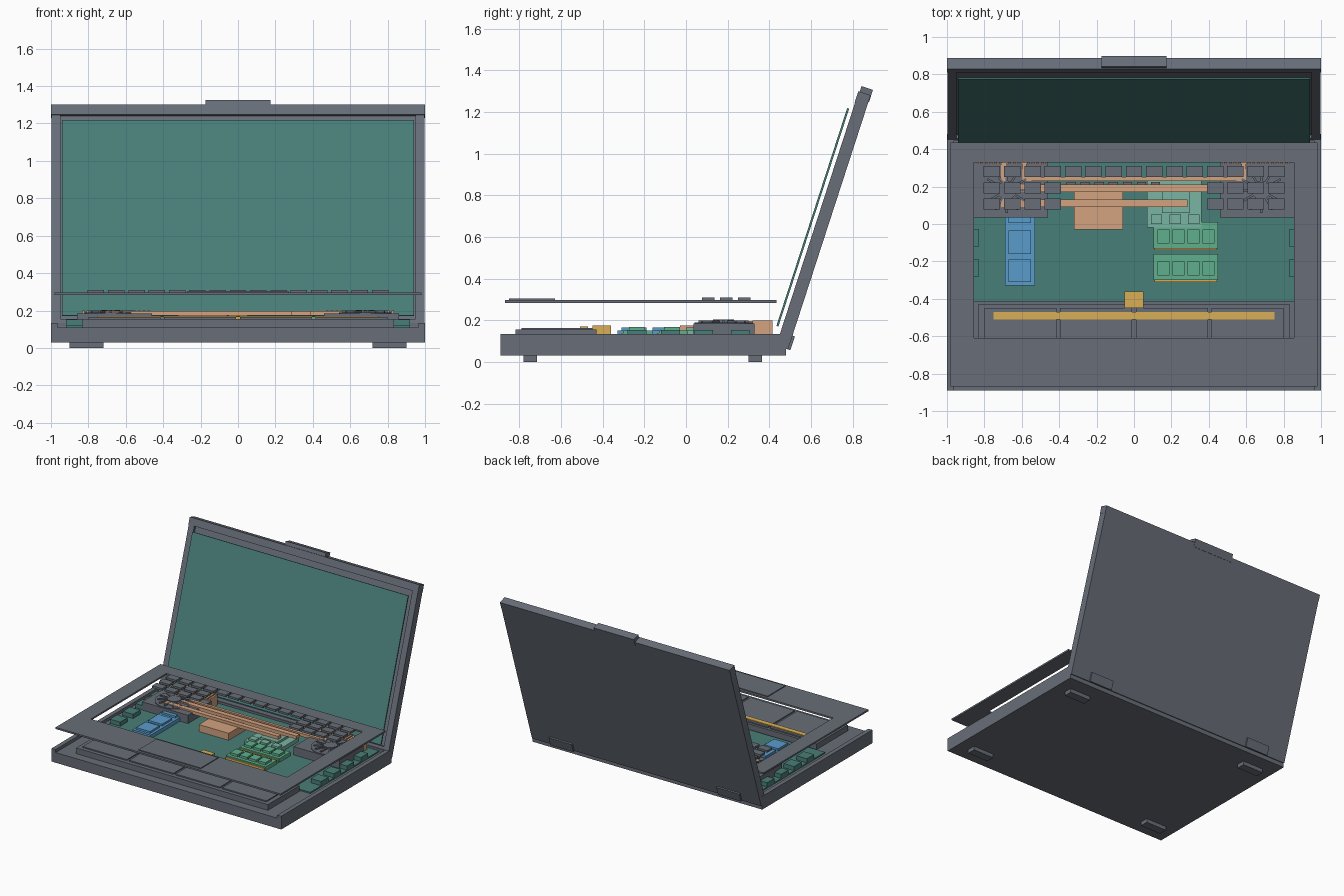
import bpy, bmesh, math
from mathutils import Matrix

cube = bpy.data.objects.get("Cube")
if cube:
    bpy.data.objects.remove(cube, do_unlink=True)


def material(name, r, g, b):
    mat = bpy.data.materials.new(name)
    mat.use_nodes = True
    colour = [(c / 255 / 12.92 if c < 11 else ((c / 255 + 0.055) / 1.055) ** 2.4) for c in (r, g, b)] + [1]
    mat.diffuse_color = colour
    mat.node_tree.nodes["Principled BSDF"].inputs["Base Color"].default_value = colour
    return mat


GREY = material("slate_grey", 104, 110, 120)
TEAL = material("board_teal", 73, 126, 120)
GREEN = material("module_green", 96, 176, 142)
MINT = material("pale_mint", 122, 181, 162)
COPPER = material("copper", 211, 162, 127)
GOLD = material("gold", 216, 175, 85)
BLUE = material("drive_blue", 90, 156, 202)

# Lid space: origin at the bottom back edge, leaning backwards
LID = Matrix.Translation((0, 0.49, 0.06)) @ Matrix.Rotation(math.radians(-18), 4, 'X')


def boxes(name, mat, spans, space=None):
    """One object from boxes given as (x0, x1, y0, y1, z0, z1)."""
    bm = bmesh.new()
    for x0, x1, y0, y1, z0, z1 in spans:
        place = Matrix.Translation(((x0 + x1) / 2, (y0 + y1) / 2, (z0 + z1) / 2))
        size = Matrix.Diagonal((x1 - x0, y1 - y0, z1 - z0, 1))
        bmesh.ops.create_cube(bm, size=1, matrix=place @ size)
    return finish(name, mat, bm, space)


def finish(name, mat, bm, space=None):
    mesh = bpy.data.meshes.new(name)
    bm.to_mesh(mesh)
    bm.free()
    if space:
        mesh.transform(space)
    mesh.materials.append(mat)
    obj = bpy.data.objects.new(name, mesh)
    bpy.context.collection.objects.link(obj)
    return obj


def both(spans):
    """Add the mirror image of each span across x."""
    return spans + [(-s[1], -s[0], *s[2:]) for s in spans]


# Base tray with side rims, and feet
boxes("base_tray", GREY, [(-1, 1, -0.89, 0.48, 0.03, 0.11)])
boxes("base_rims", GREY, both([(0.965, 1, -0.89, 0.48, 0.11, 0.134)])
      + [(-0.965, 0.965, 0.445, 0.48, 0.11, 0.134)])
boxes("feet", GREY, both([(0.72, 0.9, y, y + 0.065, 0, 0.03) for y in (-0.78, 0.3)]))

# Main board with side ports
boxes("main_board", TEAL, [(-0.92, 0.92, -0.415, 0.44, 0.11, 0.12)])
boxes("side_ports", TEAL, both([(0.83, 0.92, y - 0.045, y + 0.045, 0.12, 0.153)
                                for y in (-0.235, -0.075, 0.085, 0.26)]))

# Battery with four cells, gold strip and plug
boxes("battery_tray", GREY, [(-0.835, 0.835, -0.82, -0.43, 0.11, 0.155)])
boxes("battery_cells", GREY, [(-0.8 + i * 0.405, -0.8 + i * 0.405 + 0.385, -0.79, -0.45, 0.155, 0.164)
                              for i in range(4)])
boxes("battery_strip", GOLD, [(-0.75, 0.75, -0.51, -0.47, 0.164, 0.171)])
boxes("battery_plug", GOLD, [(-0.05, 0.05, -0.45, -0.36, 0.12, 0.175)])

# Two fans with hubs, blades and copper fins
boxes("fan_housings", GREY, both([(0.46, 0.86, 0.035, 0.33, 0.12, 0.185)]))
for side, word in ((1, "left"), (-1, "right")):
    bm = bmesh.new()
    for radius, low, high in ((0.14, 0.18, 0.19), (0.05, 0.19, 0.203)):
        bmesh.ops.create_cone(bm, cap_ends=True, segments=32, radius1=radius, radius2=radius,
                              depth=high - low,
                              matrix=Matrix.Translation((side * 0.68, 0.18, (low + high) / 2)))
    for i in range(12):
        spin = Matrix.Rotation(i * math.pi / 6, 4, 'Z')
        bmesh.ops.create_cube(bm, size=1, matrix=Matrix.Translation((side * 0.68, 0.18, 0.194))
                              @ spin @ Matrix.Translation((0.08, 0, 0))
                              @ Matrix.Diagonal((0.08, 0.012, 0.01, 1)))
    finish(word + "_fan_rotor", GREY, bm)
boxes("cooling_fins", COPPER, both([(0.47 + i * 0.025, 0.485 + i * 0.025, 0.32, 0.415, 0.12, 0.2)
                                    for i in range(15)]
                                   + [(0.47, 0.835, 0.33, 0.415, 0.12, 0.19)]))

# Heat pipes and the cold plate they cross
boxes("cold_plate", COPPER, [(-0.32, -0.06, -0.03, 0.19, 0.12, 0.175)])
boxes("heat_pipes", COPPER, [
    (-0.7, 0.39, 0.17, 0.21, 0.172, 0.197),
    (-0.7, 0.285, 0.092, 0.13, 0.172, 0.197),
    (-0.6, 0.6, 0.23, 0.252, 0.172, 0.197),
    (-0.71, -0.685, 0.092, 0.35, 0.172, 0.197),
    (-0.6, -0.575, 0.23, 0.35, 0.172, 0.197),
    (0.575, 0.6, 0.23, 0.35, 0.172, 0.197)])
boxes("power_chips", GREY, [(-0.36 + i * 0.075, -0.31 + i * 0.075, 0.2, 0.225, 0.12, 0.165)
                            for i in range(7)])

# Graphics card with raised parts
boxes("graphics_card", MINT, [(0.07, 0.36, -0.02, 0.24, 0.12, 0.15)])
boxes("graphics_chips", MINT, [(0.15, 0.3, 0.06, 0.2, 0.15, 0.168)]
      + [(x, x + 0.06, 0, 0.05, 0.15, 0.165) for x in (0.09, 0.19, 0.29)])

# Two memory modules with chips and contacts
for word, y in (("front", -0.3), ("rear", -0.13)):
    boxes(word + "_memory", GREEN, [(0.105, 0.45, y, y + 0.14, 0.12, 0.15)])
    boxes(word + "_memory_chips", GREEN, [(0.125 + i * 0.08, 0.19 + i * 0.08, y + 0.025, y + 0.1, 0.15, 0.168)
                                          for i in range(4)])
    boxes(word + "_memory_contacts", GOLD, [(0.11, 0.445, y - 0.01, y, 0.12, 0.14)])

# Storage drive
boxes("storage_drive", BLUE, [(-0.69, -0.53, -0.33, 0.05, 0.12, 0.15)])
boxes("storage_chips", BLUE, [(-0.67, -0.55, y0, y1, 0.15, 0.165)
                              for y0, y1 in ((-0.31, -0.19), (-0.16, -0.035), (0.005, 0.035))])

# Raised keyboard deck with open middle, touchpad
boxes("deck_frame", GREY, both([(0.855, 0.98, -0.61, 0.33, 0.284, 0.297)])
      + [(-0.98, 0.98, -0.87, -0.61, 0.284, 0.297), (-0.98, 0.98, 0.33, 0.435, 0.284, 0.297)])
boxes("touchpad", GREY, [(-0.27, 0.27, -0.85, -0.63, 0.297, 0.304)])

# Floating keys, with the middle of the lower rows left open
keys = []
for row, y in enumerate((0.25, 0.163, 0.077)):
    for i in range(-7, 8):
        x = i * 0.1085
        if row == 0 or abs(i) > 3:
            keys.append((x - 0.044, x + 0.044, y, y + 0.06, 0.294, 0.31))
boxes("keys", GREY, keys)

# Leaning lid: shell, rims, top strip, bump and hinge plates
boxes("lid_shell", GREY, [(-0.998, 0.998, -0.04, 0, 0, 1.24)], LID)
boxes("lid_rims", GREY, both([(0.95, 0.998, -0.06, -0.04, 0, 1.23)])
      + [(-0.95, 0.95, -0.06, -0.04, 0, 0.08)], LID)
boxes("lid_top_strip", GREY, [(-1, 1, -0.062, 0, 1.228, 1.284)], LID)
boxes("lid_bump", GREY, [(-0.175, 0.175, -0.055, 0.003, 1.25, 1.312)], LID)
boxes("hinge_plates", GREY, both([(0.63, 0.83, 0, 0.012, 0.0, 0.07)]), LID)

# Screen panel held in front of the lid
boxes("screen_panel", TEAL, [(-0.94, 0.94, -0.088, -0.078, 0.09, 1.19)], LID)
